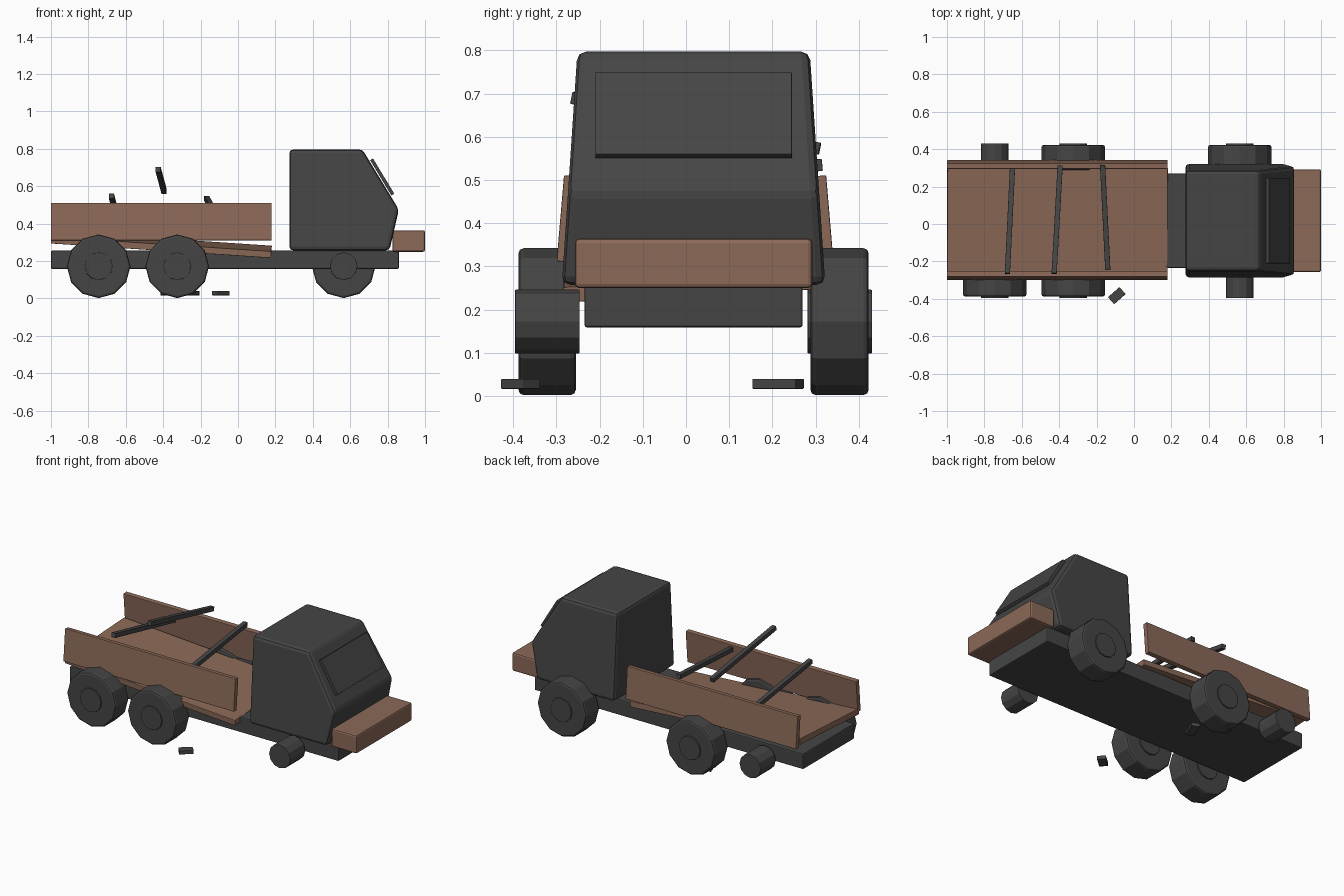
import bpy, bmesh, math
from mathutils import Vector, Matrix

if "Cube" in bpy.data.objects:
    bpy.data.objects.remove(bpy.data.objects["Cube"])

MID = 0.0175  # centre line of the truck


def material(name, rgb):
    m = bpy.data.materials.new(name)
    m.diffuse_color = (*rgb, 1)
    m.use_nodes = True
    m.node_tree.nodes["Principled BSDF"].inputs["Base Color"].default_value = m.diffuse_color
    return m


DARK = material("charcoal", (0.06, 0.06, 0.06))
BROWN = material("rusty_brown", (0.26, 0.142, 0.098))


def finish(name, bm, mat, bevel=0.0):
    bmesh.ops.recalc_face_normals(bm, faces=bm.faces)
    me = bpy.data.meshes.new(name)
    bm.to_mesh(me)
    bm.free()
    ob = bpy.data.objects.new(name, me)
    bpy.context.collection.objects.link(ob)
    me.materials.append(mat)
    if bevel:
        b = ob.modifiers.new("bevel", 'BEVEL')
        b.width = bevel
        b.segments = 2
        b.limit_method = 'ANGLE'
        b.angle_limit = math.radians(35 if "wheel" in name or "hub" in name else 15)
    return ob


def box(name, centre, size, mat, bevel=0.004, rot=None):
    bm = bmesh.new()
    bmesh.ops.create_cube(bm, size=1)
    m = Matrix.Translation(centre)
    if rot:
        m = m @ rot
    bmesh.ops.transform(bm, matrix=m @ Matrix.Diagonal((*size, 1)), verts=bm.verts)
    return finish(name, bm, mat, bevel)


def prism(name, profile, place, mat, bevel):
    """Loft a closed profile between side -1 and side +1."""
    bm = bmesh.new()
    a, b = [[bm.verts.new(place(p, s)) for p in profile] for s in (-1, 1)]
    bm.faces.new(a)
    bm.faces.new(b[::-1])
    n = len(profile)
    for i in range(n):
        bm.faces.new((a[i], b[i], b[(i + 1) % n], a[(i + 1) % n]))
    return finish(name, bm, mat, bevel)


def cylinder(name, x, y0, y1, r, mat, bevel):
    bm = bmesh.new()
    bmesh.ops.create_cone(bm, cap_ends=True, segments=12, radius1=r, radius2=r, depth=y1 - y0)
    m = Matrix.Translation((x, (y0 + y1) / 2, 0.172)) @ Matrix.Rotation(math.pi / 2, 4, 'X')
    bmesh.ops.transform(bm, matrix=m, verts=bm.verts)
    return finish(name, bm, mat, bevel)


def bar(name, a, b, mat):
    a, b = Vector(a), Vector(b)
    d = b - a
    rot = d.to_track_quat('Y', 'Z').to_matrix().to_4x4()
    return box(name, (a + b) / 2, (0.028, d.length, 0.028), mat, 0.002, rot)


# chassis and front bumper
box("chassis", (-0.07, MID, 0.207), (1.86, 0.505, 0.097), DARK, 0.006)
box("front_bumper", (0.913, MID, 0.307), (0.174, 0.55, 0.115), BROWN, 0.01)

# cab, narrowing towards the roof
cab = [(0.275, 0.257), (0.275, 0.797), (0.665, 0.797), (0.86, 0.475), (0.81, 0.257)]
prism("cab", cab,
      lambda p, s: (p[0], MID + s * (0.305 - 0.036 * (p[1] - 0.257) / 0.54), p[1]), DARK, 0.02)

# windscreen plate lying on the sloped cab front
low, high = Vector((0.823, 0, 0.552)), Vector((0.709, 0, 0.741))
slope = (high - low).normalized()
screen_rot = Matrix.Rotation(math.atan2(slope.x, slope.z), 4, 'Y')
box("windscreen", (low + high) / 2 + Vector((0.005, MID, 0.003)),
    (0.018, 0.455, (high - low).length), DARK, 0.001, screen_rot)

# sagging cargo floor: pitched down to the front and rolled to one side
floor_rot = Matrix.Rotation(0.066, 4, 'Y') @ Matrix.Rotation(0.052, 4, 'X')
box("cargo_floor", (-0.41, 0.008, 0.288), (1.18, 0.585, 0.036), BROWN, 0.003, floor_rot)

# side boards leaning inwards
for name, s, y in (("near_side_board", -1, -0.276), ("far_side_board", 1, 0.318)):
    box(name, (-0.41, y, 0.41), (1.18, 0.03, 0.2), BROWN, 0.003,
        Matrix.Rotation(s * 0.085, 4, 'X'))

# loose bed hoops fallen across the boards
bar("loose_bar_rear", (-0.677, -0.265, 0.548), (-0.65, 0.295, 0.44), DARK)
bar("loose_bar_middle", (-0.427, -0.265, 0.69), (-0.395, 0.31, 0.572), DARK)
bar("loose_bar_front", (-0.14, -0.245, 0.485), (-0.168, 0.315, 0.535), DARK)

# hubs on every axle, one wheel missing on each side
for label, x, near, far in (("rear", -0.745, True, False), ("middle", -0.325, True, True),
                            ("front", 0.565, False, True)):
    cylinder("near_hub_" + label, x, -0.396, -0.246, 0.074, DARK, 0.003)
    cylinder("far_hub_" + label, x, 0.281, 0.431, 0.074, DARK, 0.003)
    if near:
        cylinder("near_wheel_" + label, x, -0.388, -0.255, 0.17, DARK, 0.012)
    if far:
        cylinder("far_wheel_" + label, x, 0.288, 0.423, 0.17, DARK, 0.012)

# scraps on the ground
for i, (x, y, sx, sy, a) in enumerate(((-0.092, -0.383, 0.082, 0.05, 0.72),
                                       (-0.25, 0.213, 0.05, 0.11, -0.4),
                                       (-0.37, 0.335, 0.08, 0.05, 0.3))):
    box(f"ground_scrap_{i + 1}", (x, y, 0.028), (sx, sy, 0.023), DARK, 0.002,
        Matrix.Rotation(a, 4, 'Z'))
